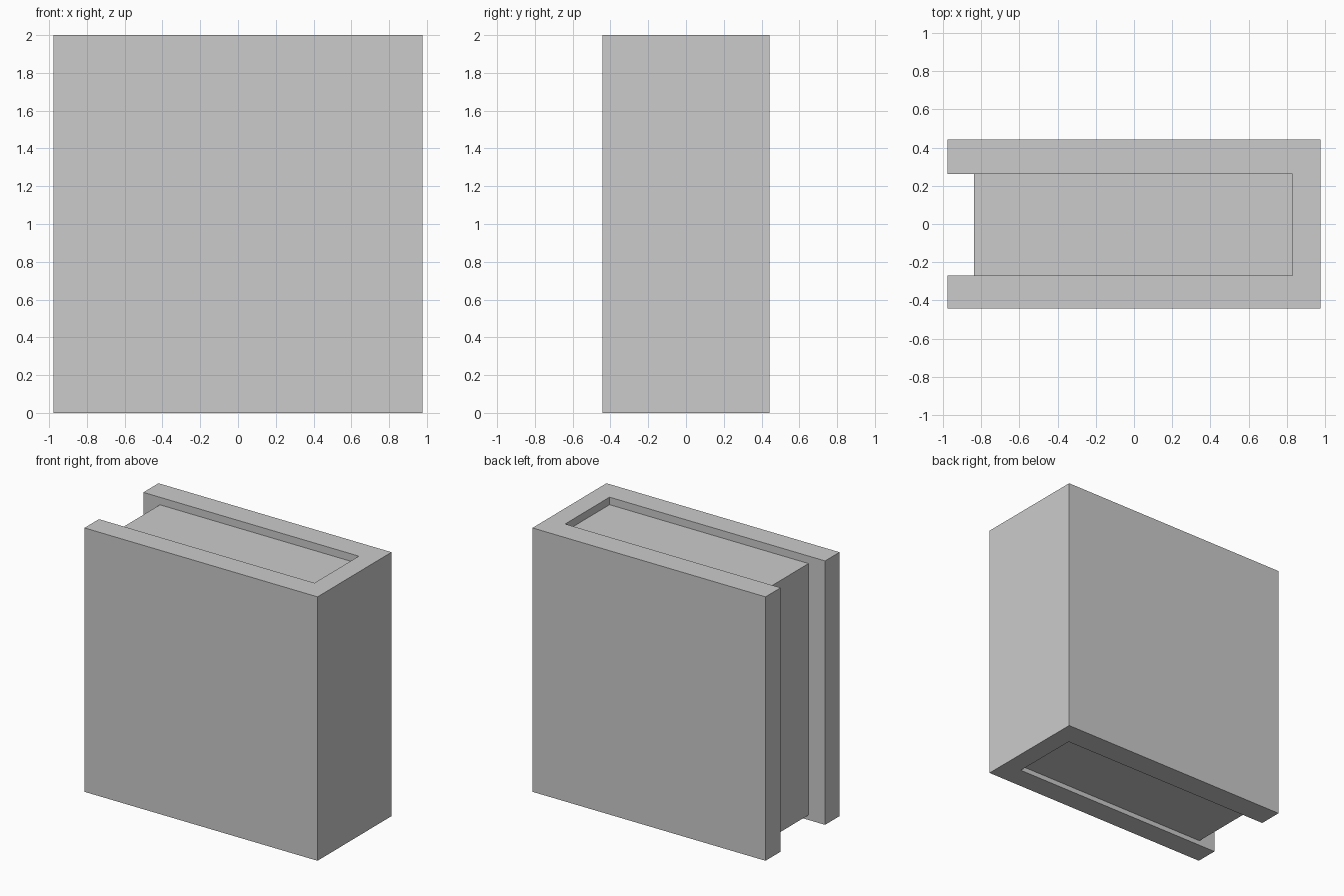
import bpy, bmesh

if "Cube" in bpy.data.objects:
    bpy.data.objects.remove(bpy.data.objects["Cube"])


def extrude_profile(name, points, z0, z1):
    """Flat-faced solid from an XY outline raised from z0 to z1."""
    bm = bmesh.new()
    face = bm.faces.new([bm.verts.new((x, y, z0)) for x, y in points])
    raised = bmesh.ops.extrude_face_region(bm, geom=[face], use_keep_orig=True)
    top = [v for v in raised["geom"] if isinstance(v, bmesh.types.BMVert)]
    bmesh.ops.translate(bm, verts=top, vec=(0, 0, z1 - z0))
    bmesh.ops.recalc_face_normals(bm, faces=bm.faces)
    mesh = bpy.data.meshes.new(name)
    bm.to_mesh(mesh)
    bm.free()
    obj = bpy.data.objects.new(name, mesh)
    bpy.context.collection.objects.link(obj)
    return obj


# Outer half sizes, and the page block limits inside the cover
X, Y = 0.977, 0.443
fore_edge, spine = -0.838, 0.83
front, back = -0.27, 0.262

# Cover: two boards joined by the spine, a C-shaped section
extrude_profile("book_cover", [
    (-X, -Y), (X, -Y), (X, Y), (-X, Y),
    (-X, back), (spine, back), (spine, front), (-X, front)], 0, 2)

# Page block: set back from the cover at top, bottom and fore edge
extrude_profile("page_block", [
    (fore_edge, front), (spine, front), (spine, back), (fore_edge, back)],
    0.037, 1.943)
